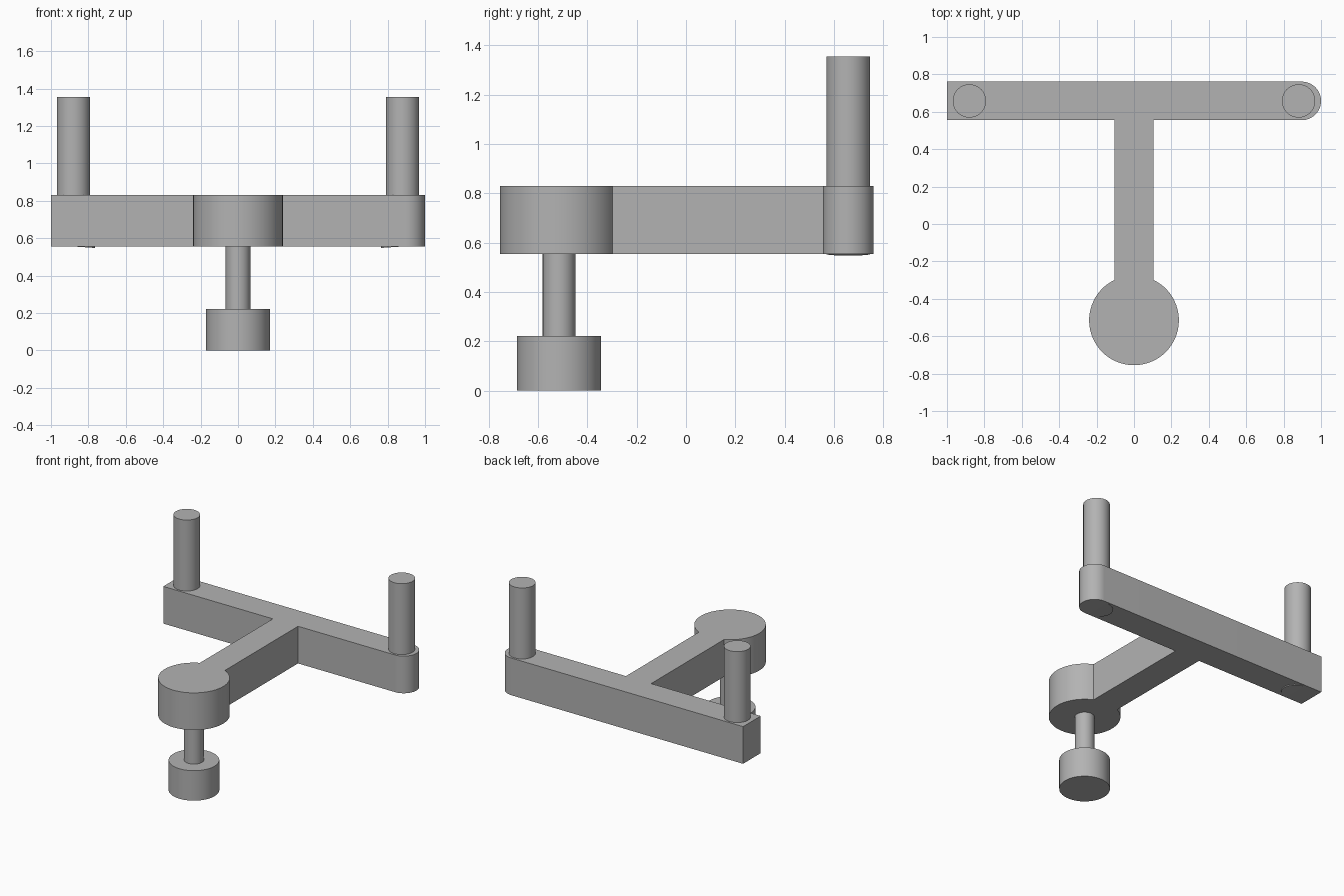
import bpy, bmesh
from math import sin, cos, pi, radians, asin

cube = bpy.data.objects.get("Cube")
if cube:
    bpy.data.objects.remove(cube, do_unlink=True)

grey = bpy.data.materials.new("plain grey")
grey.use_nodes = True
GREY = (0.45, 0.45, 0.45, 1)
grey.diffuse_color = GREY
grey.node_tree.nodes["Principled BSDF"].inputs["Base Color"].default_value = GREY

LOW, HIGH = 0.555, 0.83       # frame underside and top
PAD_Y, PAD_R = -0.515, 0.24   # round pad at the front
BAR_Y, HALF = 0.658, 0.103    # cross bar centre line and half width


def finish(obj):
    obj.data.materials.append(grey)
    bpy.ops.object.select_all(action='DESELECT')
    obj.select_set(True)
    bpy.context.view_layer.objects.active = obj
    bpy.ops.object.shade_smooth_by_angle(angle=radians(30))


def cylinder(name, x, y, radius, bottom, top, tilt=0):
    bpy.ops.mesh.primitive_cylinder_add(
        vertices=64, radius=radius, depth=top - bottom,
        location=(x, y, (bottom + top) / 2), rotation=(0, tilt, 0))
    obj = bpy.context.object
    obj.name = name
    finish(obj)


def arc(cx, cy, radius, start, end, steps):
    angles = [start + (end - start) * i / steps for i in range(steps + 1)]
    return [(cx + radius * cos(a), cy + radius * sin(a)) for a in angles]


# T-shaped frame: square right end, rounded left end, round pad on the stem
neck = asin(HALF / PAD_R)
outline = arc(0, PAD_Y, PAD_R, pi / 2 + neck, 2.5 * pi - neck, 56)
outline += [(HALF, BAR_Y - HALF)]
outline += arc(1 - HALF, BAR_Y, HALF, -pi / 2, pi / 2, 32)
outline += [(-1, BAR_Y + HALF), (-1, BAR_Y - HALF), (-HALF, BAR_Y - HALF)]
bm = bmesh.new()
base = bm.faces.new([bm.verts.new((x, y, LOW)) for x, y in outline])
raised = bmesh.ops.extrude_face_region(bm, geom=[base])["geom"]
bmesh.ops.translate(bm, vec=(0, 0, HIGH - LOW),
                    verts=[v for v in raised if isinstance(v, bmesh.types.BMVert)])
bmesh.ops.recalc_face_normals(bm, faces=bm.faces)
mesh = bpy.data.meshes.new("frame")
bm.to_mesh(mesh)
bm.free()
frame = bpy.data.objects.new("frame", mesh)
bpy.context.collection.objects.link(frame)
finish(frame)

# Front foot on its rod
cylinder("rod", 0, PAD_Y, 0.066, 0.21, LOW + 0.02)
cylinder("foot", 0, PAD_Y, 0.17, 0, 0.222)

# Upright posts, with slightly tilted pin ends showing under the bar
for side, x in (("right", -0.88), ("left", 0.88)):
    sign = 1 if x > 0 else -1
    cylinder(side + "_post", x, BAR_Y, 0.089, HIGH - 0.05, 1.355)
    cylinder(side + "_pin_end", x - sign * 0.03, BAR_Y, 0.09, LOW - 0.001, LOW + 0.1,
             tilt=-sign * radians(4))
